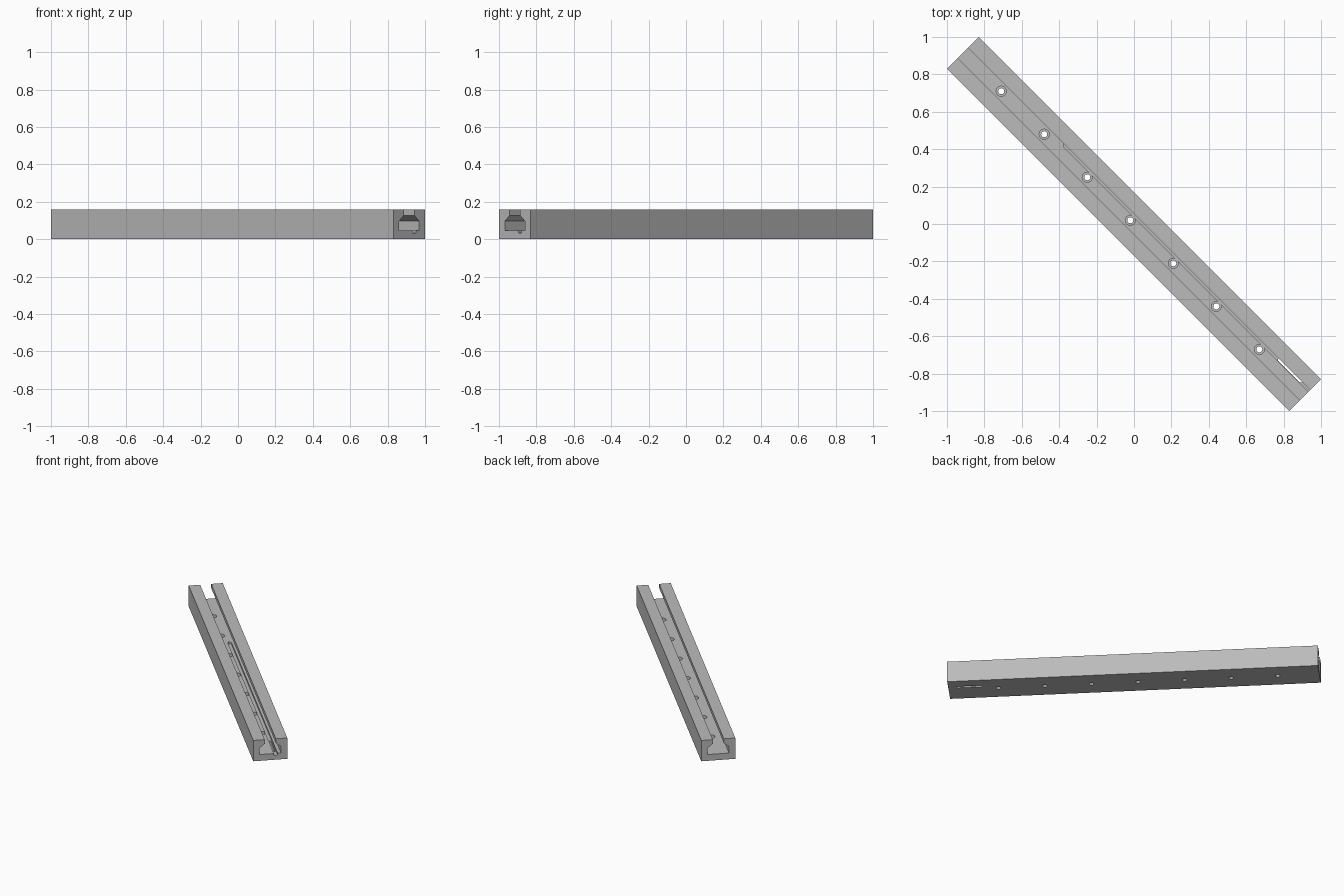
import bpy, bmesh, math
from mathutils import Matrix

cube = bpy.data.objects.get("Cube")
if cube:
    bpy.data.objects.remove(cube, do_unlink=True)

LENGTH, HALF_W, HEIGHT, FLOOR = 2.588, 0.12, 0.16, 0.048
END = LENGTH / 2

steel = bpy.data.materials.new("plain_grey")
steel.use_nodes = True
GREY = (0.5, 0.5, 0.5, 1)
steel.diffuse_color = GREY
steel.node_tree.nodes["Principled BSDF"].inputs["Base Color"].default_value = GREY


def add_object(name, bm):
    bmesh.ops.recalc_face_normals(bm, faces=bm.faces)
    mesh = bpy.data.meshes.new(name)
    bm.to_mesh(mesh)
    bm.free()
    mesh.materials.append(steel)
    obj = bpy.data.objects.new(name, mesh)
    bpy.context.collection.objects.link(obj)
    return obj


def prism(name, outline, to_point, shift):
    """Extrude a closed 2D outline along a vector."""
    bm = bmesh.new()
    face = bm.faces.new([bm.verts.new(to_point(a, b)) for a, b in outline])
    new = bmesh.ops.extrude_face_region(bm, geom=[face])["geom"]
    verts = [g for g in new if isinstance(g, bmesh.types.BMVert)]
    bmesh.ops.translate(bm, verts=verts, vec=shift)
    return add_object(name, bm)


def cylinder(name, x, radius, z0, z1):
    bm = bmesh.new()
    bmesh.ops.create_cone(bm, cap_ends=True, segments=32, radius1=radius,
                          radius2=radius, depth=z1 - z0,
                          matrix=Matrix.Translation((x, 0, (z0 + z1) / 2)))
    return add_object(name, bm)


def rounded_slot(name, x0, x1, y, radius, z0, z1):
    outline = []
    for cx, start in ((x1, -90), (x0, 90)):
        for i in range(9):
            a = math.radians(start + i * 22.5)
            outline.append((cx + radius * math.cos(a), y + radius * math.sin(a)))
    return prism(name, outline, lambda a, b: (a, b, z0), (0, 0, z1 - z0))


# Rail body: a block with an undercut channel, mirrored about its middle
half = [(HALF_W, 0), (HALF_W, HEIGHT), (0.039, HEIGHT), (0.039, 0.128),
        (0.0755, 0.097), (0.0755, FLOOR)]
profile = half + [(-y, z) for y, z in reversed(half)]
rail = prism("channel_rail", profile, lambda y, z: (-END, y, z), (LENGTH, 0, 0))

# Counterbored screw holes along the channel floor
cutters = []
for i in range(7):
    x = -1.004 + i * 0.3253
    cutters.append(cylinder("counterbore_cutter", x, 0.027, 0.025, FLOOR + 0.02))
    cutters.append(cylinder("screw_hole_cutter", x, 0.016, -0.02, 0.035))

# Cable groove running out of one end, with a slot through the floor
cutters.append(rounded_slot("groove_cutter", -0.555, END + 0.1, 0.039, 0.013, 0.033, FLOOR + 0.02))
cutters.append(rounded_slot("cable_slot_cutter", END - 0.23, END - 0.07, 0.037, 0.009, -0.02, 0.04))

bpy.context.view_layer.objects.active = rail
for cutter in cutters:
    mod = rail.modifiers.new("cut", "BOOLEAN")
    mod.operation = "DIFFERENCE"
    mod.solver = "EXACT"
    mod.object = cutter
    bpy.ops.object.modifier_apply(modifier=mod.name)
    bpy.data.objects.remove(cutter, do_unlink=True)

# Smooth the round hole walls and lay the rail across the diagonal
rail.select_set(True)
bpy.ops.object.shade_smooth_by_angle(angle=math.radians(30))
rail.data.transform(Matrix.Rotation(math.radians(-45), 4, "Z"))
